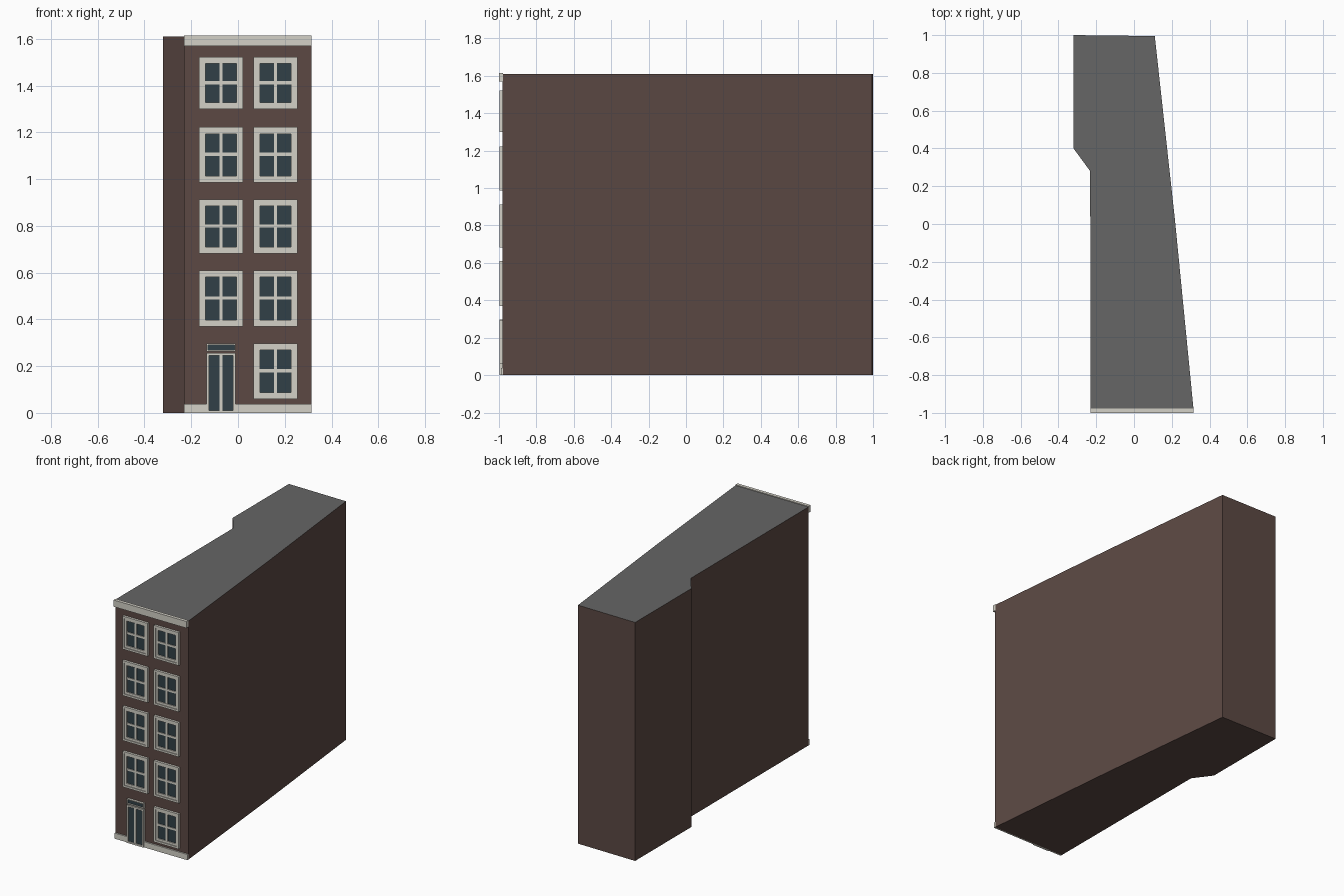
import bpy, bmesh
from mathutils import Vector

cube = bpy.data.objects.get("Cube")
if cube:
    bpy.data.objects.remove(cube, do_unlink=True)


def material(name, srgb):
    colour = [((c + 0.055) / 1.055) ** 2.4 for c in srgb] + [1]
    m = bpy.data.materials.new(name)
    m.use_nodes = True
    m.diffuse_color = colour
    m.node_tree.nodes["Principled BSDF"].inputs["Base Color"].default_value = colour
    return m


brick = material("brown brick", (0.36, 0.285, 0.265))
roofing = material("grey roofing", (0.40, 0.40, 0.40))
trim = material("cream trim", (0.83, 0.82, 0.78))
glass = material("dark glass", (0.19, 0.25, 0.28))

WALL = -0.98  # plane of the facade


def finish(name, bm, *mats):
    bmesh.ops.recalc_face_normals(bm, faces=bm.faces)
    mesh = bpy.data.meshes.new(name)
    bm.to_mesh(mesh)
    bm.free()
    for m in mats:
        mesh.materials.append(m)
    ob = bpy.data.objects.new(name, mesh)
    bpy.context.collection.objects.link(ob)
    return ob


def box(bm, x0, x1, z0, z1, depth):
    """Block standing out from the facade by depth."""
    made = bmesh.ops.create_cube(bm, size=1)["verts"]
    size = Vector((x1 - x0, depth + 0.002, z1 - z0))
    mid = Vector(((x0 + x1) / 2, WALL + 0.001 - depth / 2, (z0 + z1) / 2))
    for v in made:
        v.co = v.co * size + mid


def ring(bm, x0, x1, z0, z1, t, depth):
    """Rectangular frame with bars of width t."""
    box(bm, x0, x0 + t, z0, z1, depth)
    box(bm, x1 - t, x1, z0, z1, depth)
    box(bm, x0 + t, x1 - t, z0, z0 + t, depth)
    box(bm, x0 + t, x1 - t, z1 - t, z1, depth)


def block(name, mat, *dims):
    bm = bmesh.new()
    box(bm, *dims)
    return finish(name, bm, mat)


# Building body: extruded plan with a grey roof
plan = [(-0.23, WALL), (0.315, WALL), (0.217, 0.02), (0.11, 0.995),
        (-0.32, 1.0), (-0.32, 0.40), (-0.232, 0.28)]
bm = bmesh.new()
base = bm.faces.new([bm.verts.new((x, y, 0)) for x, y in plan])
up = bmesh.ops.extrude_face_region(bm, geom=[base])["geom"]
for v in up:
    if isinstance(v, bmesh.types.BMVert):
        v.co.z = 1.61
bm.normal_update()
for f in bm.faces:
    f.material_index = int(f.calc_center_median().z > 1.6)
finish("building_body", bm, brick, roofing)

# Cornice and plinth
block("cornice", trim, -0.23, 0.315, 1.57, 1.615, 0.02)
block("plinth_left", trim, -0.23, -0.135, 0, 0.038, 0.01)
block("plinth_right", trim, -0.01, 0.315, 0, 0.038, 0.01)


# Windows: outer frame, stepped sash, cross bars and glass
def window(name, x0, z0, z1):
    x1 = x0 + 0.187
    bm = bmesh.new()
    ring(bm, x0, x1, z0, z1, 0.013, 0.016)
    ring(bm, x0 + 0.013, x1 - 0.013, z0 + 0.013, z1 - 0.013, 0.015, 0.011)
    mid = (x0 + x1) / 2
    bar = z0 + (z1 - z0) * 0.51
    box(bm, mid - 0.007, mid + 0.007, z0 + 0.02, z1 - 0.02, 0.010)
    box(bm, x0 + 0.02, x1 - 0.02, bar - 0.007, bar + 0.007, 0.009)
    finish(name + "_frame", bm, trim)
    block(name + "_glass", glass, x0 + 0.02, x1 - 0.02, z0 + 0.02, z1 - 0.02, 0.004)


floors = [(0.06, 0.296), (0.369, 0.609), (0.682, 0.913), (0.986, 1.222), (1.299, 1.522)]
for i, (z0, z1) in enumerate(floors):
    window(f"right_bay_window_{i}", 0.067, z0, z1)
    if i:
        window(f"left_bay_window_{i}", -0.166, z0, z1)

# Double door with glazed leaves, and the light above it
bm = bmesh.new()
ring(bm, -0.135, -0.01, 0, 0.256, 0.011, 0.016)
box(bm, -0.079, -0.066, 0.01, 0.25, 0.014)
ring(bm, -0.135, -0.01, 0.262, 0.297, 0.006, 0.016)
finish("door_frame", bm, trim)
block("door_glass", glass, -0.126, -0.019, 0.008, 0.25, 0.009)
block("door_top_light", glass, -0.13, -0.015, 0.267, 0.292, 0.009)
